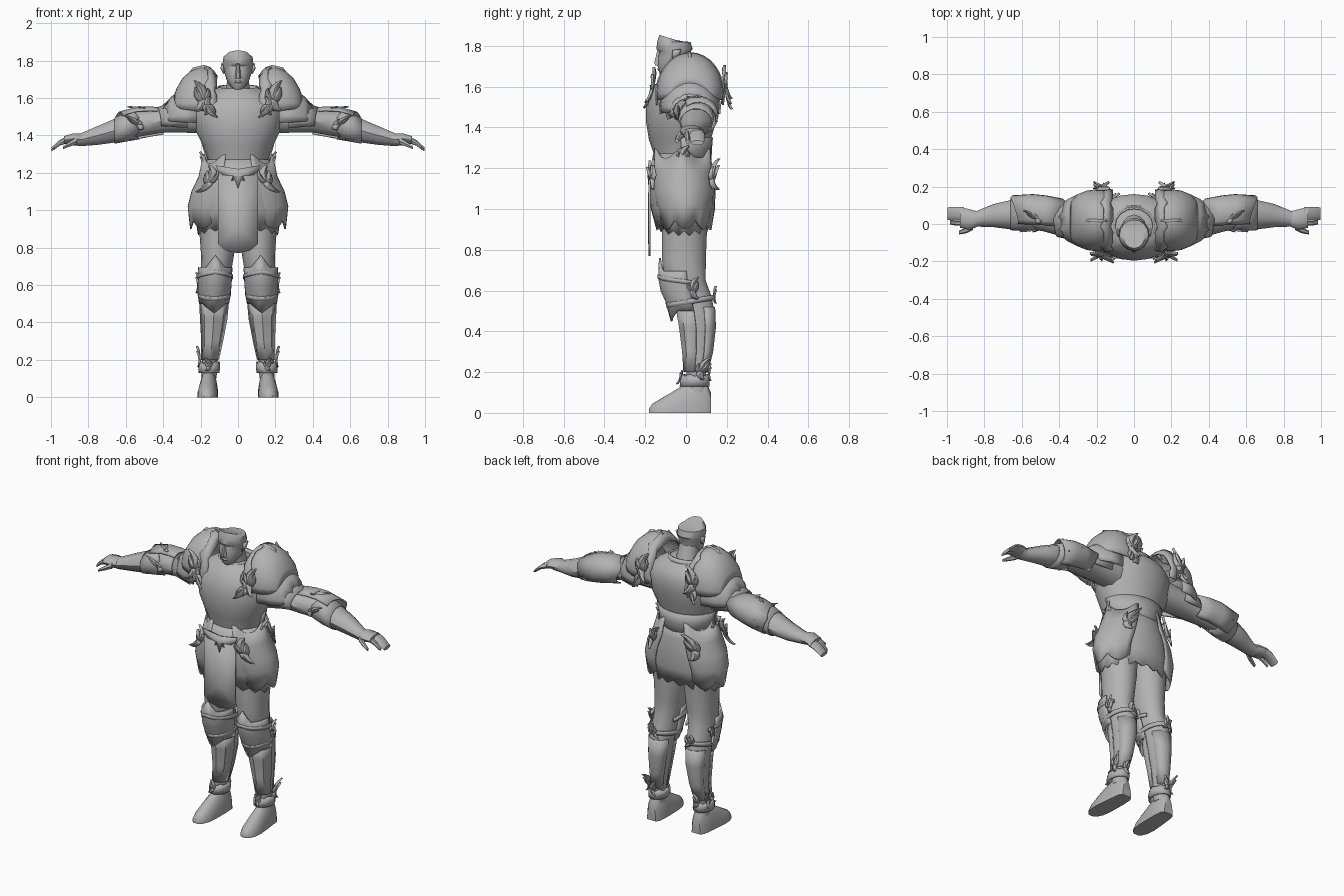
import bpy, bmesh, math
from mathutils import Vector

steel = bpy.data.materials.new("plain_grey")
steel.diffuse_color = (0.45, 0.45, 0.45, 1)


def finish(name, bm, mirror, shell=0):
    bmesh.ops.recalc_face_normals(bm, faces=bm.faces)
    me = bpy.data.meshes.new(name)
    bm.to_mesh(me)
    bm.free()
    me.materials.append(steel)
    ob = bpy.data.objects.new(name, me)
    bpy.context.collection.objects.link(ob)
    if shell:
        s = ob.modifiers.new("thickness", 'SOLIDIFY')
        s.thickness, s.offset = shell, 0
    if mirror:
        ob.modifiers.new("mirror", 'MIRROR')
    return ob


def loft(name, rings, axis='z', n=12, arc=(0, 360), shell=0, start=None, end=None, mirror=True):
    """Skin elliptical rings (t, c1, c2, r1, r2) placed along an axis; start/end shape the rims."""
    bm = bmesh.new()
    m = n if arc[1] - arc[0] == 360 else n + 1
    grid = []
    for k, (t, c1, c2, r1, r2) in enumerate(rings):
        row = []
        for i in range(m):
            f = i / n
            a = math.radians(arc[0] + (arc[1] - arc[0]) * f)
            rim = start if k == 0 else end if k == len(rings) - 1 else None
            h = t + (rim(f) if rim else 0)
            p, q = c1 + r1 * math.cos(a), c2 + r2 * math.sin(a)
            row.append(bm.verts.new({'z': (p, q, h), 'x': (h, p, q), 'y': (p, h, q)}[axis]))
        grid.append(row)
    for r0, r1 in zip(grid, grid[1:]):
        for i in range(n if shell else m):
            j = (i + 1) % m
            bm.faces.new((r0[i], r0[j], r1[j], r1[i]))
    if not shell:
        bm.faces.new(grid[0])
        bm.faces.new(grid[-1])
    return finish(name, bm, mirror, shell)


def plate(name, pts, loc, u, v, ridge=0.0, mirror=True, shell=0.009):
    """Flat outline in the u, v plane, fanned from a raised middle point."""
    u, v, loc = Vector(u).normalized(), Vector(v).normalized(), Vector(loc)
    bm = bmesh.new()
    rim = [bm.verts.new(loc + u * a + v * b) for a, b in pts]
    mid_v = sum(b for _, b in pts) / len(pts)
    mid = bm.verts.new(loc + v * mid_v + u.cross(v) * ridge)
    for a, b in zip(rim, rim[1:] + rim[:1]):
        bm.faces.new((a, b, mid))
    return finish(name, bm, mirror, shell)


# Curled tongues of one ornament: (angle, length, width, curl)
FLAME = [(85, .85, .42, -55), (140, .5, .3, -75), (35, .6, .34, 60), (-80, .6, .38, 70)]


def flame(name, loc, u, v, size, lift=.1, tongues=FLAME):
    """Leafy ornament: ridged tapering tongues that curl in the u, v plane and lift at the tips."""
    u, v, loc = Vector(u).normalized(), Vector(v).normalized(), Vector(loc)
    w = u.cross(v)
    bm = bmesh.new()
    for angle, length, width, curl in tongues:
        x = y = 0
        rows = []
        for k in range(5):
            a = math.radians(angle + curl * k / 4)
            half = width * (.45, .5, .4, .22, .02)[k]
            up = lift * (k / 4) ** 2
            dx, dy = -math.sin(a) * half, math.cos(a) * half
            rows.append([bm.verts.new(loc + size * (u * (x + dx * s) + v * (y + dy * s)
                                                    + w * (up + .08 * (1 - abs(s)))))
                         for s in (1, 0, -1)])
            x += math.cos(a) * length / 4
            y += math.sin(a) * length / 4
        for p, q in zip(rows, rows[1:]):
            for i in range(2):
                bm.faces.new((p[i], p[i + 1], q[i + 1], q[i]))
    return finish(name, bm, True, .006)


def peak(height, width=0.25):
    return lambda f: height * max(0, 1 - abs(f - .5) / width)


def zigzag(depth, count):
    return lambda f: depth * (1 if round(f * count) % 2 else -1)


# Breastplate and back
loft("cuirass", [(1.2, 0, -.025, .15, .122), (1.26, 0, -.025, .156, .13),
     (1.34, 0, -.03, .185, .152), (1.42, 0, -.025, .224, .17), (1.5, 0, -.018, .24, .178),
     (1.56, 0, -.01, .235, .17), (1.61, 0, -.005, .185, .148), (1.65, 0, -.005, .12, .105)],
     n=20, mirror=False)
loft("cuirass_back_point", [(1.25, 0, -.02, .165, .14), (1.29, 0, -.022, .171, .145),
     (1.35, 0, -.027, .189, .155)], n=14, arc=(0, 180), shell=.008, start=peak(-.06, .45), mirror=False)
loft("collar", [(1.6, 0, -.01, .125, .105), (1.66, 0, -.01, .105, .095)], n=16,
     shell=.01, end=lambda f: .012 * math.sin(2 * math.pi * f), mirror=False)

# Neck and head
loft("neck", [(1.6, 0, 0, .07, .07), (1.68, 0, -.025, .06, .06), (1.74, 0, -.04, .058, .055)],
     n=12, mirror=False)
loft("head", [(1.645, 0, -.1, .02, .018), (1.665, 0, -.088, .042, .042), (1.7, 0, -.067, .062, .072),
     (1.74, 0, -.058, .074, .08), (1.77, 0, -.055, .08, .076), (1.785, 0, -.056, .082, .089),
     (1.82, 0, -.06, .078, .082), (1.836, 0, -.072, .056, .058)], n=16, mirror=False,
     end=lambda f: -.018 * math.sin(2 * math.pi * f))
loft("nose", [(1.705, 0, -.134, .017, .02), (1.718, 0, -.136, .015, .022),
     (1.78, 0, -.132, .009, .01)], n=6, mirror=False)
loft("mouth", [(1.677, 0, -.122, .02, .012), (1.685, 0, -.128, .024, .012),
     (1.693, 0, -.127, .018, .01)], n=8, mirror=False)
plate("ear", [(-.02, -.025), (.015, -.01), (.025, .03), (-.015, .025)], (.08, -.05, 1.755),
      (0, 1, 0), (.2, 0, 1), ridge=.008)

# Fauld around the hips, with jagged hem lowest at the sides
loft("fauld", [(.9, 0, -.01, .213, .132), (1.0, 0, -.015, .228, .152), (1.1, 0, -.02, .222, .16),
     (1.19, 0, -.022, .194, .15), (1.27, 0, -.022, .162, .134)], n=32, shell=.01,
     start=lambda f: .012 * (-1) ** round(f * 32) - .03 * math.cos(2 * math.pi * f) ** 2 + .01,
     mirror=False)
loft("hip_plate", [(.945, .07, -.005, .182, .122), (1.02, .065, -.008, .2, .14),
     (1.1, .045, -.012, .2, .154), (1.18, .025, -.015, .182, .15), (1.25, .012, -.018, .17, .14)],
     n=18, arc=(-72, 72), shell=.008, start=lambda f: -.045 * abs(math.sin(3 * math.pi * f)),
     end=lambda f: .05 * abs(math.cos(2 * math.pi * f)) ** 3)

# Front cloth panel and belt point
plate("front_panel", [(-.107, 1.2), (-.107, .82), (-.065, .785), (0, .77), (.065, .785),
      (.107, .82), (.107, 1.2)], (0, -.179, 0), (1, 0, 0), (0, 0, 1), ridge=.004, mirror=False)
plate("belt_point", [(-.12, 1.24), (-.1, 1.19), (-.06, 1.2), (-.045, 1.15), (-.02, 1.16), (0, 1.09),
      (.02, 1.16), (.045, 1.15), (.06, 1.2), (.1, 1.19), (.12, 1.24), (0, 1.22)],
      (0, -.178, 0), (1, 0, 0), (0, 0, 1), ridge=.008, mirror=False)

# Legs
loft("leg", [(.1, .155, .055, .04, .05), (.2, .15, .05, .042, .05), (.3, .138, .06, .052, .066),
     (.42, .13, .06, .067, .08), (.5, .127, .055, .073, .086), (.57, .124, .03, .072, .098),
     (.65, .12, -.005, .08, .104), (.75, .11, -.01, .087, .11), (.85, .106, -.008, .098, .112),
     (1.0, .108, -.005, .106, .115)], n=14)
loft("shin_plate", [(.2, .15, .047, .046, .057), (.3, .138, .057, .056, .073),
     (.42, .13, .057, .071, .088), (.5, .128, .047, .076, .092)], n=4, arc=(185, 355), shell=.006)
loft("calf_plate", [(.2, .15, .052, .044, .053), (.3, .138, .06, .054, .07),
     (.42, .13, .06, .069, .084), (.52, .127, .05, .075, .09)], n=4, arc=(25, 155), shell=.006)
loft("knee_guard", [(.5, .128, .03, .076, .1), (.55, .127, .02, .083, .117),
     (.6, .125, .008, .086, .128), (.66, .123, -.005, .087, .126), (.695, .121, -.008, .087, .12)],
     n=12, arc=(175, 365), shell=.01, start=peak(-.05), end=peak(.065, .17))
loft("upper_knee_band", [(.625, .122, -.005, .09, .129), (.645, .122, -.005, .091, .131)], n=14,
     arc=(150, 390), shell=.01, start=peak(.035, .5), end=peak(.035, .5))
loft("lower_knee_band", [(.535, .127, .025, .083, .115), (.56, .127, .022, .085, .118)], n=16,
     shell=.009, start=lambda f: .02 * math.sin(2 * math.pi * f),
     end=lambda f: .02 * math.sin(2 * math.pi * f))

# Boots
loft("boot", [(.122, .155, 0, .03, .1), (.1, .155, 0, .045, .15), (.03, .157, 0, .051, .155),
     (-.015, .16, 0, .053, .135), (-.075, .163, 0, .055, .098), (-.13, .165, 0, .05, .066),
     (-.165, .166, 0, .035, .045), (-.182, .167, 0, .016, .02)], axis='y', n=10, arc=(0, 180))
loft("ankle_cuff", [(.13, .155, .042, .051, .071), (.16, .154, .043, .055, .069),
     (.185, .152, .045, .05, .062)], n=14, shell=.008, end=zigzag(.006, 14))

# Arms
loft("arm", [(.17, .015, 1.497, .09, .092), (.3, .02, 1.488, .087, .076), (.4, .022, 1.477, .085, .064),
     (.48, .04, 1.468, .08, .07), (.56, .054, 1.46, .08, .075), (.65, .05, 1.428, .08, .068),
     (.75, .045, 1.4, .062, .053), (.84, .028, 1.377, .042, .036), (.88, .024, 1.376, .05, .03)],
     axis='x', n=10)
loft("elbow_guard", [(.4, .045, 1.475, .088, .07), (.47, .055, 1.472, .094, .08),
     (.54, .06, 1.464, .096, .086), (.62, .06, 1.445, .09, .08)], axis='x', n=12,
     arc=(-70, 130), shell=.008, start=peak(-.03, .3), end=peak(.04, .4))
loft("gauntlet_cuff", [(.54, .053, 1.46, .084, .08), (.6, .05, 1.444, .084, .076),
     (.66, .05, 1.425, .08, .068)], axis='x', n=14, shell=.006, start=zigzag(.012, 14))

# Hands: palm, joined outer fingers, index finger and thumb
loft("palm", [(.84, .026, 1.378, .042, .034), (.88, .024, 1.383, .055, .03),
     (.93, .035, 1.375, .055, .022)], axis='x', n=10)
loft("outer_fingers", [(.91, .055, 1.378, .036, .02), (.955, .055, 1.36, .037, .016),
     (.998, .055, 1.325, .034, .011)], axis='x', n=10)
loft("index_finger", [(.915, .004, 1.376, .013, .018), (.95, .004, 1.36, .013, .014),
     (.985, .008, 1.33, .01, .01)], axis='x', n=6)
loft("thumb", [(.86, -.015, 1.372, .017, .02), (.895, -.033, 1.356, .016, .016),
     (.935, -.046, 1.335, .01, .009)], axis='x', n=6)

# Shoulder armour: dome, inner band and lower plates
loft("shoulder_dome", [(.13, .02, 1.56, .148, .175), (.16, .02, 1.56, .16, .198),
     (.2, .02, 1.56, .162, .203), (.25, .02, 1.56, .156, .183), (.295, .02, 1.56, .138, .142),
     (.325, .02, 1.56, .11, .09), (.34, .02, 1.56, .08, .05)], axis='x', n=16, arc=(-8, 188),
     shell=.008)
loft("shoulder_band", [(.12, .02, 1.555, .16, .165), (.135, .02, 1.56, .164, .188),
     (.17, .02, 1.56, .167, .206)], axis='x', n=18, arc=(-14, 194), shell=.008,
     start=zigzag(.006, 9), end=zigzag(.01, 9))
loft("upper_arm_plate", [(.22, .02, 1.5, .148, .16), (.3, .02, 1.5, .136, .14),
     (.355, .02, 1.497, .108, .108), (.395, .02, 1.495, .07, .065)], axis='x', n=14,
     arc=(-12, 192), shell=.008, end=zigzag(.006, 7))
loft("lower_arm_plate", [(.27, .02, 1.49, .12, .12), (.36, .022, 1.485, .098, .087),
     (.41, .024, 1.48, .09, .067)], axis='x', n=12, arc=(-25, 205), shell=.008, end=peak(.02, .4))
plate("shoulder_horn", [(.09, -.04), (.06, .0), (.0, .012), (-.035, .0), (-.005, -.015), (.02, -.05)],
      (.18, .02, 1.762), (1, 0, 0), (0, 0, 1), ridge=.015, shell=.012)

# Flame-shaped ornaments: (name, location, u, v, size)
X, Y, Z = (1, 0, 0), (0, 1, 0), (0, 0, 1)
NX = (-1, 0, 0)
for name, loc, u, v, size in [
        ("shoulder_front_flame", (.185, -.16, 1.59), X, (0, .22, 1), .14),
        ("shoulder_front_tail", (.165, -.172, 1.56), NX, (-.3, -.3, -1), .1),
        ("shoulder_back_flame", (.18, .19, 1.6), NX, (0, -.2, 1), .14),
        ("shoulder_back_tail", (.18, .195, 1.56), X, (0, .2, -1), .1),
        ("hip_front_flame", (.15, -.165, 1.15), (1, .5, 0), (-.5, 0, 1), .135),
        ("hip_back_flame", (.15, .125, 1.15), (-1, .5, 0), (-.4, 0, 1), .135),
        ("hip_top_flame", (.178, -.02, 1.24), Y, (.12, 0, 1), .1),
        ("elbow_front_flame", (.53, -.03, 1.46), X, (.7, 0, .7), .09),
        ("elbow_top_flame", (.52, .03, 1.545), X, (.7, .7, 0), .08),
        ("elbow_back_flame", (.6, .145, 1.45), NX, (-.8, 0, .5), .09),
        ("elbow_low_flame", (.56, .03, 1.387), X, (.8, -.5, 0), .08),
        ("knee_side_flame", (.209, .03, .6), Y, Z, .09),
        ("knee_back_flame", (.13, .136, .57), NX, (.4, 0, 1), .075),
        ("ankle_side_flame", (.202, .07, .205), Y, (.05, .3, 1), .095),
        ("ankle_back_flame", (.155, .11, .19), NX, Z, .07),
        ("ankle_front_flame", (.155, -.028, .165), X, (0, .4, 1), .06)]:
    flame(name, loc, u, v, size)

# Smooth shading with crisp edges
bpy.ops.object.select_all(action='SELECT')
bpy.context.view_layer.objects.active = bpy.context.selected_objects[0]
bpy.ops.object.shade_smooth_by_angle(angle=math.radians(40))
